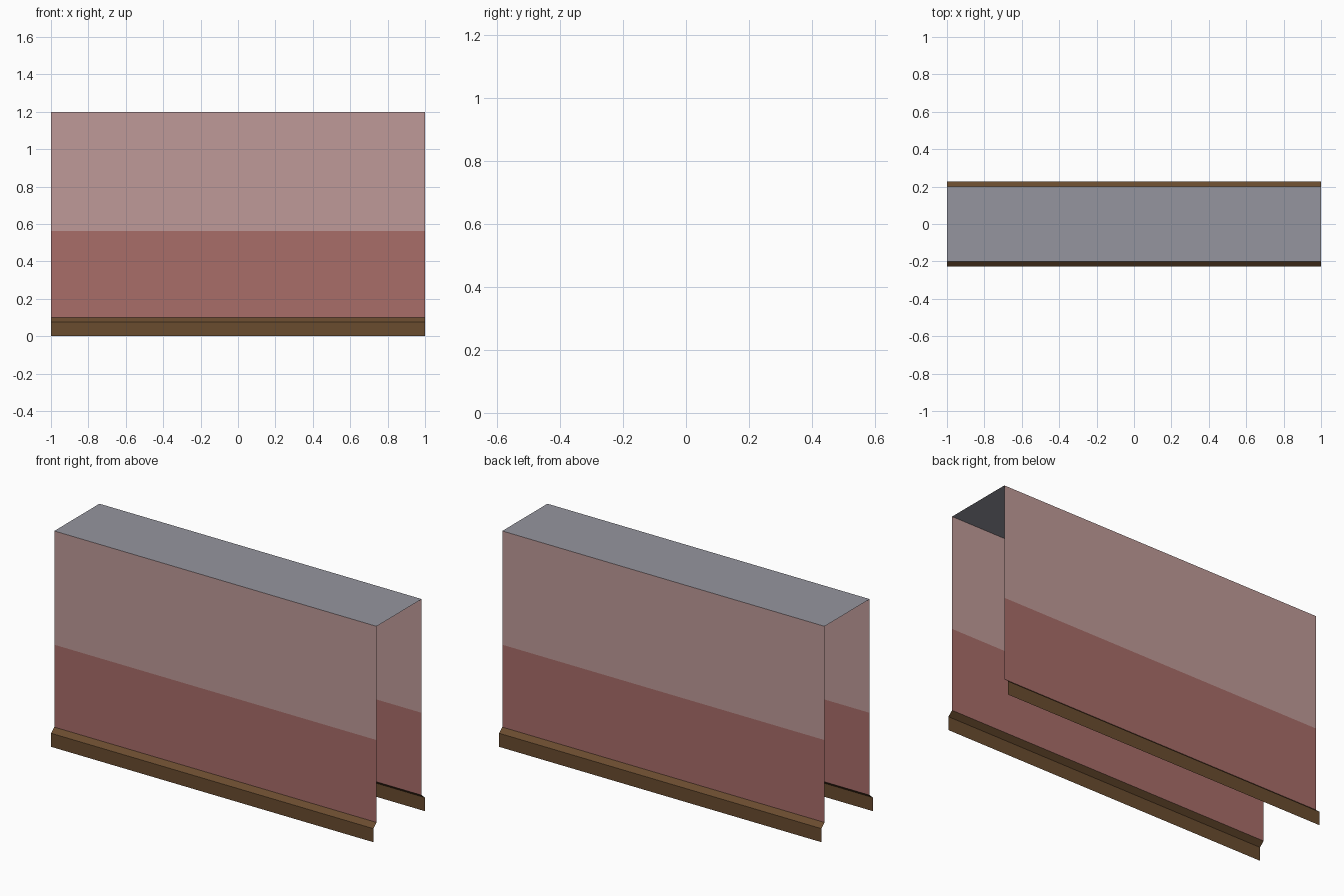
import bpy

if "Cube" in bpy.data.objects:
    bpy.data.objects.remove(bpy.data.objects["Cube"])


def material(name, rgb):
    """Flat colour given as sRGB 0-255, stored as linear."""
    lin = []
    for c in rgb:
        c /= 255
        lin.append(c / 12.92 if c <= 0.04045 else ((c + 0.055) / 1.055) ** 2.4)
    m = bpy.data.materials.new(name)
    m.diffuse_color = (*lin, 1)
    m.use_nodes = True
    m.node_tree.nodes["Principled BSDF"].inputs["Base Color"].default_value = m.diffuse_color
    return m


PALE = material("pale pink paint", (191, 154, 152))
ROSE = material("dusty rose paint", (168, 109, 105))
WOOD = material("brown wood", (106, 76, 47))
GREY = material("grey cap", (149, 149, 159))


def strip(name, profile, mats):
    """Sweep an open (y, z) profile along x; one material per segment."""
    verts = [(x, y, z) for y, z in profile for x in (-1, 1)]
    faces = [(2 * i, 2 * i + 1, 2 * i + 3, 2 * i + 2) for i in range(len(profile) - 1)]
    mesh = bpy.data.meshes.new(name)
    mesh.from_pydata(verts, [], faces)
    used = list(dict.fromkeys(mats))
    for m in used:
        mesh.materials.append(m)
    for poly, m in zip(mesh.polygons, mats):
        poly.material_index = used.index(m)
    obj = bpy.data.objects.new(name, mesh)
    bpy.context.collection.objects.link(obj)
    return obj


def flipped(profile):
    """Mirror to the back, reversed so the faces still point outwards."""
    return [(-y, z) for y, z in reversed(profile)]


# Two-tone painted wall sheets, front and back
wall = [(-0.2, 0.1), (-0.2, 0.562), (-0.2, 1.2)]
strip("front_wall", wall, [ROSE, PALE])
strip("back_wall", flipped(wall), [PALE, ROSE])

# Skirting boards with a bevelled top edge
skirting = [(-0.228, 0), (-0.228, 0.076), (-0.2, 0.1)]
strip("front_skirting", skirting, [WOOD, WOOD])
strip("back_skirting", flipped(skirting), [WOOD, WOOD])

# Flat top of the wall; the ends and underside stay open
strip("wall_top", [(-0.2, 1.2), (0.2, 1.2)], [GREY])
